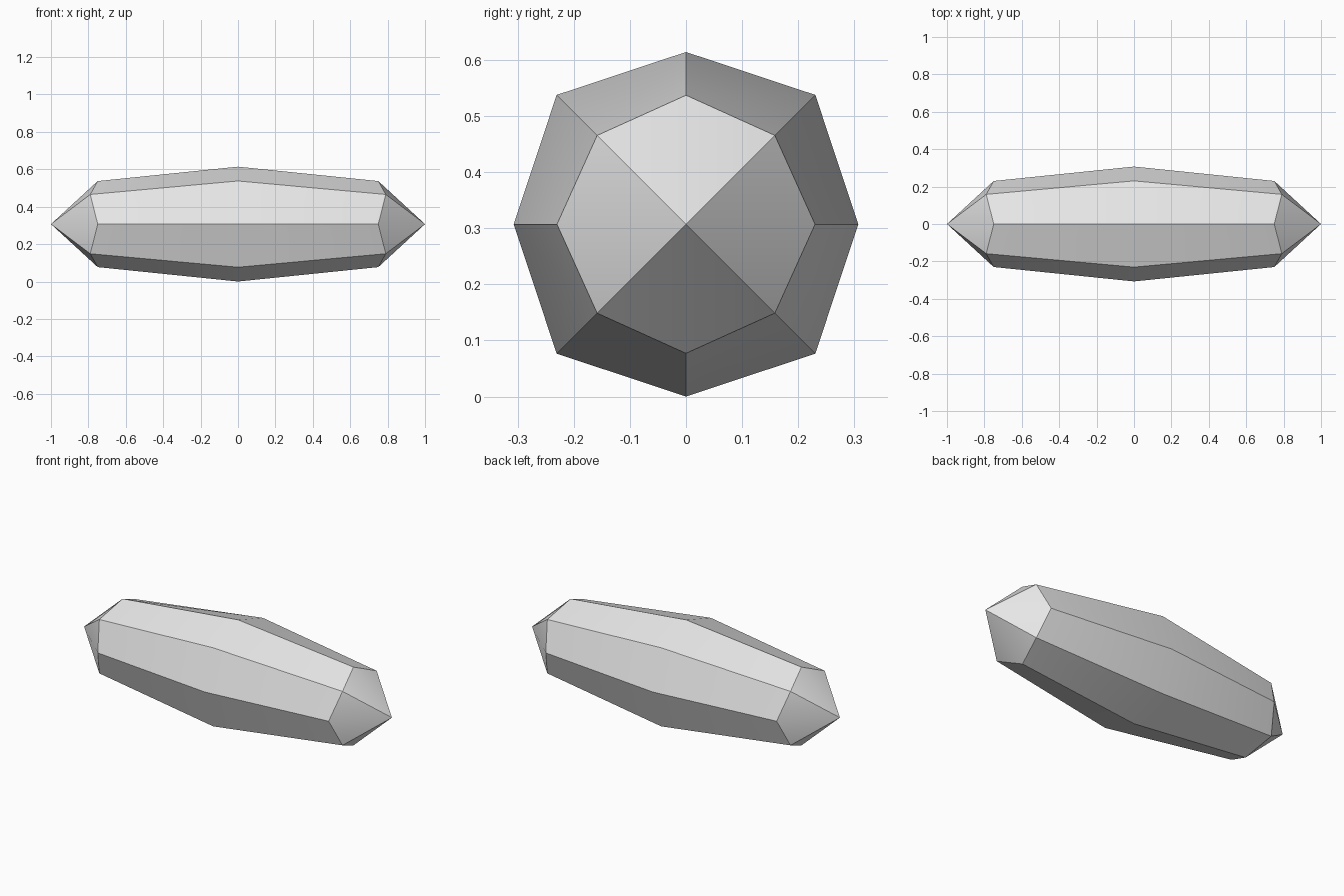
import bpy
import bmesh
import math
from mathutils import Vector

old = bpy.data.objects.get("Cube")
if old:
    bpy.data.objects.remove(old, do_unlink=True)

AXIS_Z = 0.307   # height of the long axis
SIDES = 8


def make_material(name, color):
    mat = bpy.data.materials.new(name)
    mat.use_nodes = True
    mat.diffuse_color = color
    mat.node_tree.nodes["Principled BSDF"].inputs["Base Color"].default_value = color
    return mat


def ring(bm, flat, corner):
    """Eight points around x; flat and corner are alternating (x, radius) pairs."""
    verts = []
    for i in range(SIDES):
        x, r = corner if i % 2 else flat
        a = math.tau * i / SIDES
        verts.append(bm.verts.new(Vector((x, r * math.cos(a), AXIS_Z + r * math.sin(a)))))
    return verts


bm = bmesh.new()

# Widest ring at the middle, narrower zigzag rings near both ends
middle = ring(bm, (0, 0.307), (0, 0.326))
for side in (-1, 1):
    end = ring(bm, (side * 0.75, 0.23), (side * 0.79, 0.224))
    tip = bm.verts.new((side, 0, AXIS_Z))
    for i in range(SIDES):
        j = (i + 1) % SIDES
        bm.faces.new((middle[i], middle[j], end[j], end[i]))   # long facets
        bm.faces.new((end[i], end[j], tip))                    # pointed end

bmesh.ops.recalc_face_normals(bm, faces=bm.faces)
mesh = bpy.data.meshes.new("crystal_body")
bm.to_mesh(mesh)
bm.free()

crystal = bpy.data.objects.new("crystal_body", mesh)
bpy.context.collection.objects.link(crystal)
mesh.materials.append(make_material("light_grey", (0.8, 0.8, 0.8, 1)))

# Soft shading along the facets, sharp ridges between them
bpy.ops.object.select_all(action="DESELECT")
crystal.select_set(True)
bpy.context.view_layer.objects.active = crystal
bpy.ops.object.shade_smooth_by_angle(angle=math.radians(30))
